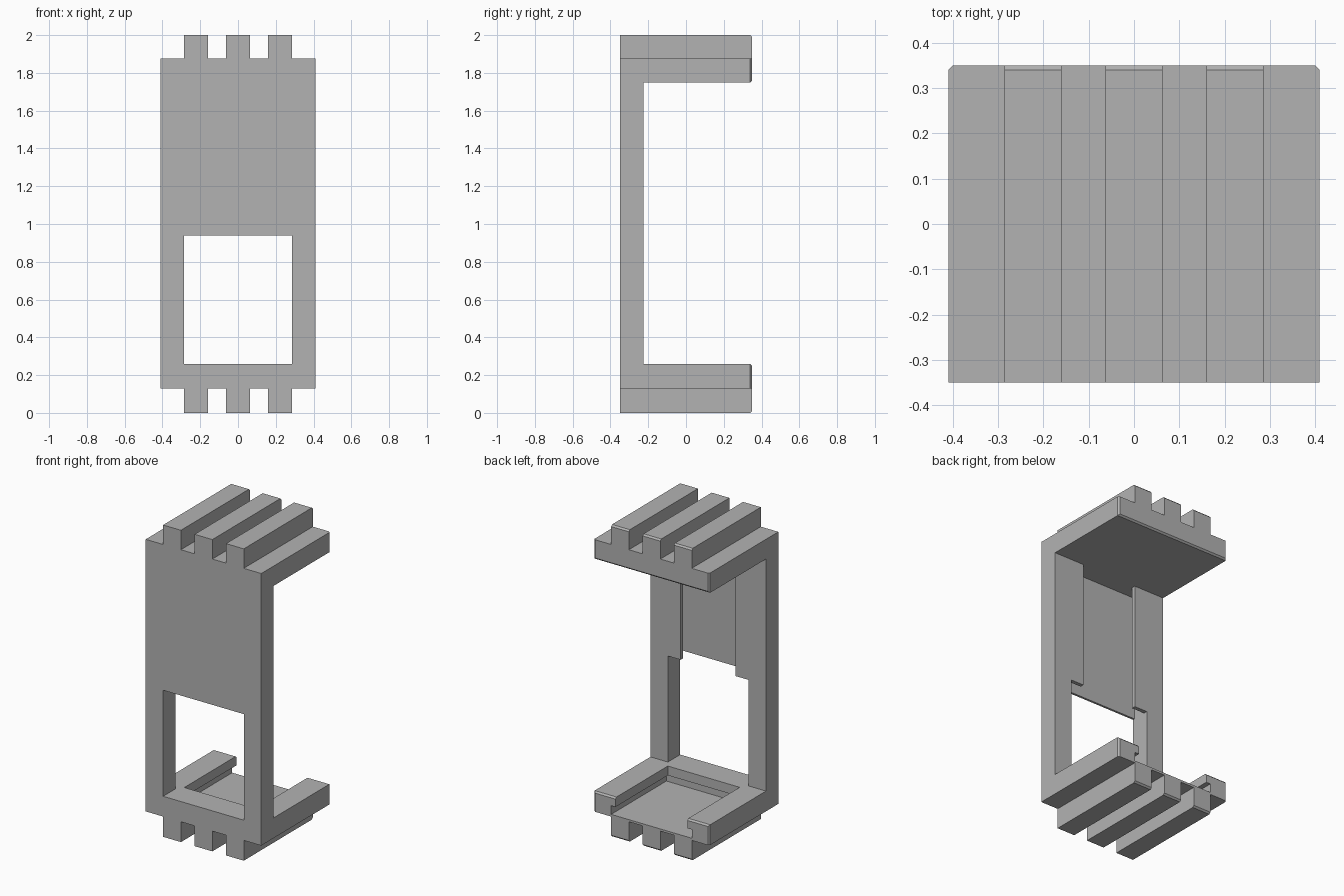
import bpy
import bmesh
from mathutils import Vector

default = bpy.data.objects.get("Cube")
if default:
    bpy.data.objects.remove(default, do_unlink=True)

# Overall sizes
HALF_W, FRONT, BACK = 0.41, -0.35, 0.35
PLATE_LOW, PLATE_HIGH = 0.13, 1.875      # outer faces of the two end plates
CAVITY_LOW, CAVITY_HIGH = 0.26, 1.748    # inner faces of the two end plates
WALL_IN = -0.225                         # inner face of the front wall
OPEN = 0.286                             # half width of window and slots
CHAMFER = 0.01
RIBS = [(-0.286, -0.16), (-0.063, 0.063), (0.16, 0.286)]

grey = bpy.data.materials.new("plain grey")
grey.use_nodes = True
colour = (0.45, 0.45, 0.45, 1)
grey.diffuse_color = colour
grey.node_tree.nodes["Principled BSDF"].inputs["Base Color"].default_value = colour


def prism(name, points, axis, start, end, chamfer_rule=None):
    """Extrude a closed 2D outline along x or y."""
    bm = bmesh.new()
    if axis == "y":
        verts = [bm.verts.new((a, start, b)) for a, b in points]
        step = Vector((0, end - start, 0))
    else:
        verts = [bm.verts.new((start, a, b)) for a, b in points]
        step = Vector((end - start, 0, 0))
    face = bm.faces.new(verts)
    extruded = bmesh.ops.extrude_face_region(bm, geom=[face])["geom"]
    moved = [g for g in extruded if isinstance(g, bmesh.types.BMVert)]
    bmesh.ops.translate(bm, verts=moved, vec=step)
    bmesh.ops.recalc_face_normals(bm, faces=bm.faces)
    if chamfer_rule:
        edges = [e for e in bm.edges if chamfer_rule(*[v.co for v in e.verts])]
        bmesh.ops.bevel(bm, geom=edges, offset=CHAMFER, segments=1, affect="EDGES")
    mesh = bpy.data.meshes.new(name)
    bm.to_mesh(mesh)
    bm.free()
    obj = bpy.data.objects.new(name, mesh)
    bpy.context.collection.objects.link(obj)
    obj.data.materials.append(grey)
    return obj


def box(name, half_x, y0, y1, z0, z1):
    outline = [(-half_x, z0), (half_x, z0), (half_x, z1), (-half_x, z1)]
    return prism(name, outline, "y", y0, y1)


def carve(target, cutter):
    cutter.hide_render = True
    mod = target.modifiers.new(cutter.name, "BOOLEAN")
    mod.operation = "DIFFERENCE"
    mod.solver = "EXACT"
    mod.object = cutter
    bpy.context.view_layer.objects.active = target
    bpy.ops.object.modifier_apply(modifier=mod.name)
    bpy.data.objects.remove(cutter, do_unlink=True)


# Front outline of the bracket with three ribs at each end
outline = [(-HALF_W, PLATE_LOW)]
for a, b in RIBS:
    outline += [(a, PLATE_LOW), (a, 0), (b, 0), (b, PLATE_LOW)]
outline += [(HALF_W, PLATE_LOW), (HALF_W, PLATE_HIGH)]
for a, b in reversed(RIBS):
    outline += [(b, PLATE_HIGH), (b, 2), (a, 2), (a, PLATE_HIGH)]
outline.append((-HALF_W, PLATE_HIGH))


def back_rim(p, q):
    """Outer back edges: plate sides and rib ends."""
    at_back = min(p.y, q.y) > BACK - 0.001
    side = abs(p.x) > HALF_W - 0.001 and abs(p.x - q.x) < 0.001
    rib_end = abs(p.z - q.z) < 0.001 and not 0.001 < p.z < 1.999
    return at_back and (side or rib_end)


bracket = prism("ribbed_bracket", outline, "y", FRONT, BACK, back_rim)

# Hollow between the end plates, flared a little at the back
lip = BACK - CHAMFER
hollow = [(WALL_IN, CAVITY_LOW), (lip, CAVITY_LOW),
          (BACK + CHAMFER, CAVITY_LOW - 2 * CHAMFER),
          (BACK + CHAMFER, CAVITY_HIGH + 2 * CHAMFER),
          (lip, CAVITY_HIGH), (WALL_IN, CAVITY_HIGH)]
carve(bracket, prism("hollow_cutter", hollow, "x", -1, 1))

# Window through the front wall
carve(bracket, box("window_cutter", OPEN, -0.5, 0, CAVITY_LOW, 0.94))

# Undercut panel slot in the front wall: wide pocket behind two thin lips
carve(bracket, box("panel_pocket_cutter", OPEN, -0.336, -0.25, 0.8, CAVITY_HIGH))
carve(bracket, box("panel_mouth_cutter", 0.195, -0.3, 0, 0.8, CAVITY_HIGH))

# Undercut tray slot in the lower plate, open at the back
carve(bracket, box("tray_pocket_cutter", OPEN, -0.21, 0.5, 0.144, 0.2))
carve(bracket, box("tray_mouth_cutter", 0.255, -0.18, 0.5, 0.17, 0.4))

for poly in bracket.data.polygons:
    poly.use_smooth = False
